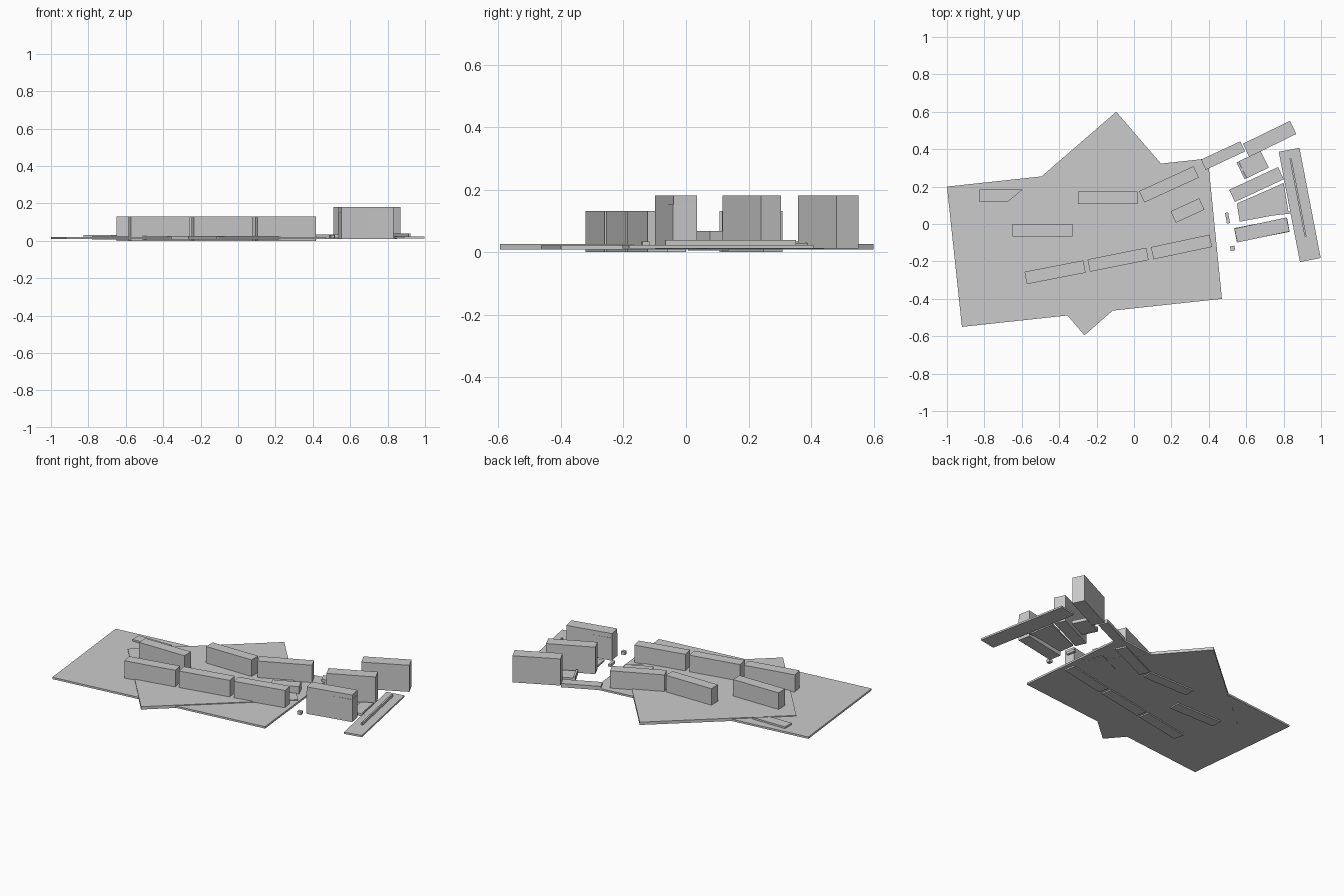
import bpy, bmesh, math


def prism(name, pts, z0, z1):
    """Extrude a plan outline between two heights."""
    bm = bmesh.new()
    face = bm.faces.new([bm.verts.new((x, y, z0)) for x, y in pts])
    top = bmesh.ops.extrude_face_region(bm, geom=[face])["geom"]
    for v in top:
        if isinstance(v, bmesh.types.BMVert):
            v.co.z = z1
    bmesh.ops.recalc_face_normals(bm, faces=bm.faces)
    mesh = bpy.data.meshes.new(name)
    bm.to_mesh(mesh)
    bm.free()
    ob = bpy.data.objects.new(name, mesh)
    bpy.context.collection.objects.link(ob)
    return ob


def block(name, cx, cy, length, width, angle, z0, z1):
    """Box with a rotated rectangular footprint."""
    c, s = math.cos(math.radians(angle)), math.sin(math.radians(angle))
    l, w = length / 2, width / 2
    pts = [(cx + a * c - b * s, cy + a * s + b * c)
           for a, b in ((-l, -w), (l, -w), (l, w), (-l, w))]
    return prism(name, pts, z0, z1)


# Ground slabs
prism("main_ground", [(-1, 0.2), (-0.92, -0.55), (0.47, -0.4), (0.395, 0.35)], 0.009, 0.021)
prism("diagonal_ground", [(-0.095, 0.6), (-0.78, 0.007), (-0.265, -0.595), (0.42, 0.003)], 0.008, 0.026)

# Long housing blocks on the main ground
for i, (x, y, a) in enumerate([(-0.14, 0.141, 0), (-0.49, -0.034, 0), (0.187, 0.212, 24.6),
                               (-0.422, -0.258, 11), (-0.085, -0.191, 11.3), (0.254, -0.123, 12)]):
    block(f"housing_block_{i + 1}", x, y, 0.32, 0.067, a, 0.0, 0.131)

# Low buildings on the main ground
block("low_hall", 0.286, 0.072, 0.168, 0.067, 24.6, 0.006, 0.068)
prism("low_terrace", [(-0.825, 0.118), (-0.676, 0.118), (-0.595, 0.184), (-0.825, 0.184)], 0.01, 0.032)

# Towers
block("tower_north", 0.725, 0.455, 0.28, 0.078, 26, 0.012, 0.181)
block("tower_middle", 0.655, 0.211, 0.288, 0.072, 25, 0.01, 0.181)
block("tower_south", 0.684, -0.032, 0.285, 0.076, 12, 0.01, 0.181)
block("tower_south_inner", 0.684, -0.032, 0.288, 0.076, 11, 0.01, 0.153)

# Low links and podium between the towers
block("link_building", 0.476, 0.366, 0.232, 0.06, 25, 0.01, 0.034)
block("court_building", 0.64, 0.318, 0.13, 0.1, 26, 0.01, 0.03)
block("court_wall", 0.575, 0.287, 0.012, 0.1, 26, 0.01, 0.038)
prism("podium_west", [(0.55, 0.11), (0.565, 0.012), (0.74, 0.045), (0.735, 0.19)], 0.01, 0.021)
prism("podium_east", [(0.735, 0.19), (0.74, 0.045), (0.85, 0.057), (0.825, 0.07), (0.8, 0.22)], 0.01, 0.025)

# Eastern strip with its long ridge
block("east_strip", 0.886, 0.102, 0.6, 0.113, -79.1, 0.012, 0.023)
block("east_ridge", 0.877, 0.142, 0.425, 0.01, -79.1, 0.018, 0.039)

# Kiosks
block("kiosk_wall", 0.5, 0.032, 0.017, 0.058, 10, 0.014, 0.03)
block("kiosk", 0.527, -0.13, 0.024, 0.024, 10, 0.014, 0.034)
